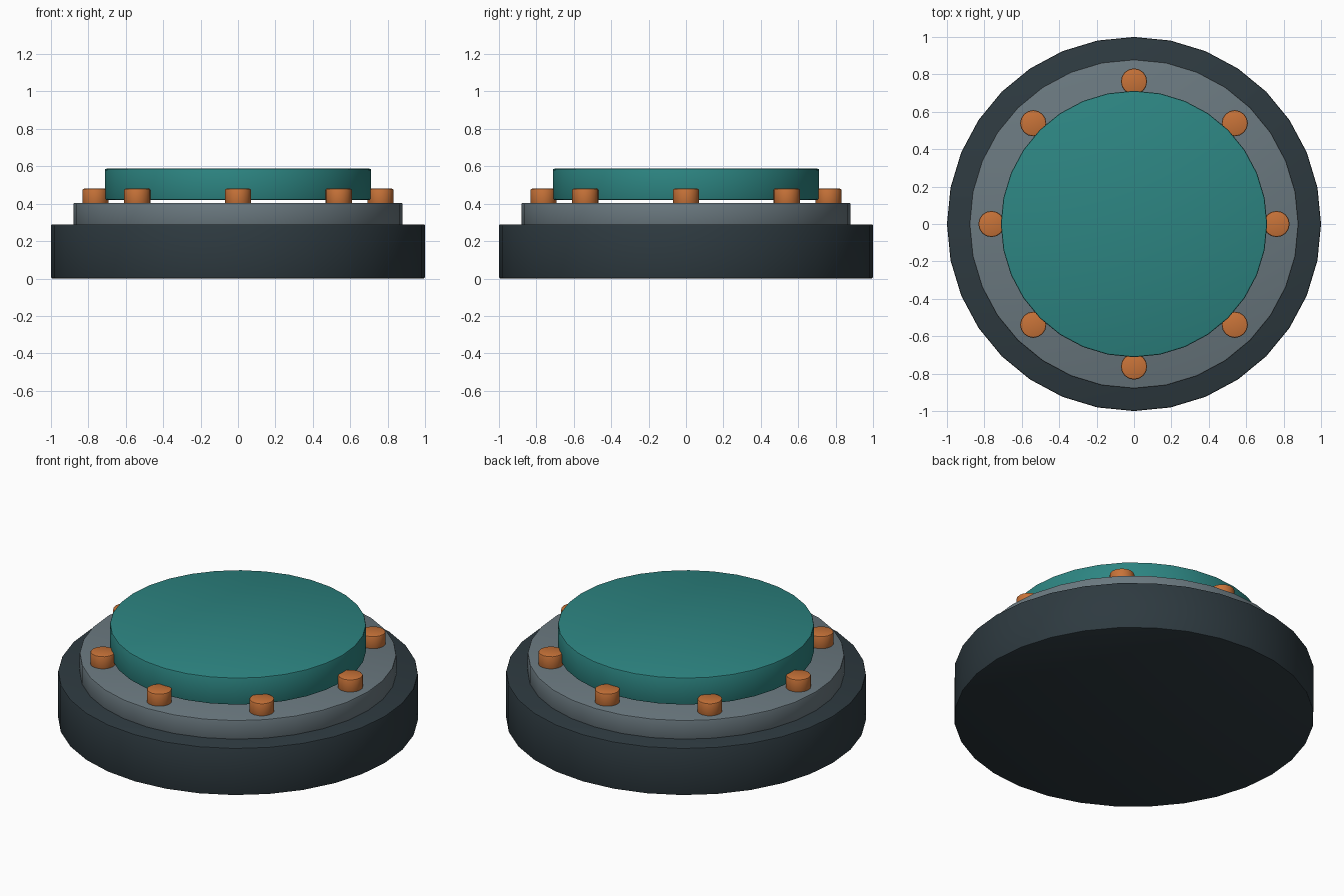
import bpy
import math

cube = bpy.data.objects.get("Cube")
if cube:
    bpy.data.objects.remove(cube, do_unlink=True)


def make_material(name, colour):
    mat = bpy.data.materials.new(name)
    mat.use_nodes = True
    mat.diffuse_color = (*colour, 1)
    mat.node_tree.nodes["Principled BSDF"].inputs["Base Color"].default_value = (*colour, 1)
    return mat


def make_disc(name, radius, bottom, top, mat, sides=32, bevel=0.008, x=0, y=0):
    """Upright cylinder with softened rims."""
    bpy.ops.mesh.primitive_cylinder_add(
        vertices=sides, radius=radius, depth=top - bottom,
        location=(x, y, (bottom + top) / 2))
    obj = bpy.context.object
    obj.name = name
    obj.data.materials.append(mat)
    rim = obj.modifiers.new("Rim bevel", "BEVEL")
    rim.width = bevel
    rim.segments = 2
    rim.limit_method = "ANGLE"
    rim.angle_limit = math.radians(40)
    bpy.ops.object.modifier_apply(modifier=rim.name)
    bpy.ops.object.shade_smooth_by_angle(angle=math.radians(30))
    return obj


dark = make_material("dark slate", (0.027, 0.042, 0.051))
grey = make_material("steel grey", (0.144, 0.188, 0.212))
teal = make_material("teal", (0.026, 0.235, 0.223))
copper = make_material("copper orange", (0.578, 0.171, 0.040))

# Stacked body, with the cap floating just above the collar
make_disc("base", 1.0, 0, 0.29, dark)
make_disc("collar", 0.88, 0.28, 0.405, grey)
make_disc("cap", 0.712, 0.42, 0.587, teal)

# Ring of studs around the cap
STUDS = 8
for i in range(STUDS):
    angle = math.tau * i / STUDS
    make_disc(f"stud_{i + 1}", 0.07, 0.395, 0.48, copper, sides=16,
              x=0.762 * math.cos(angle), y=0.762 * math.sin(angle))
